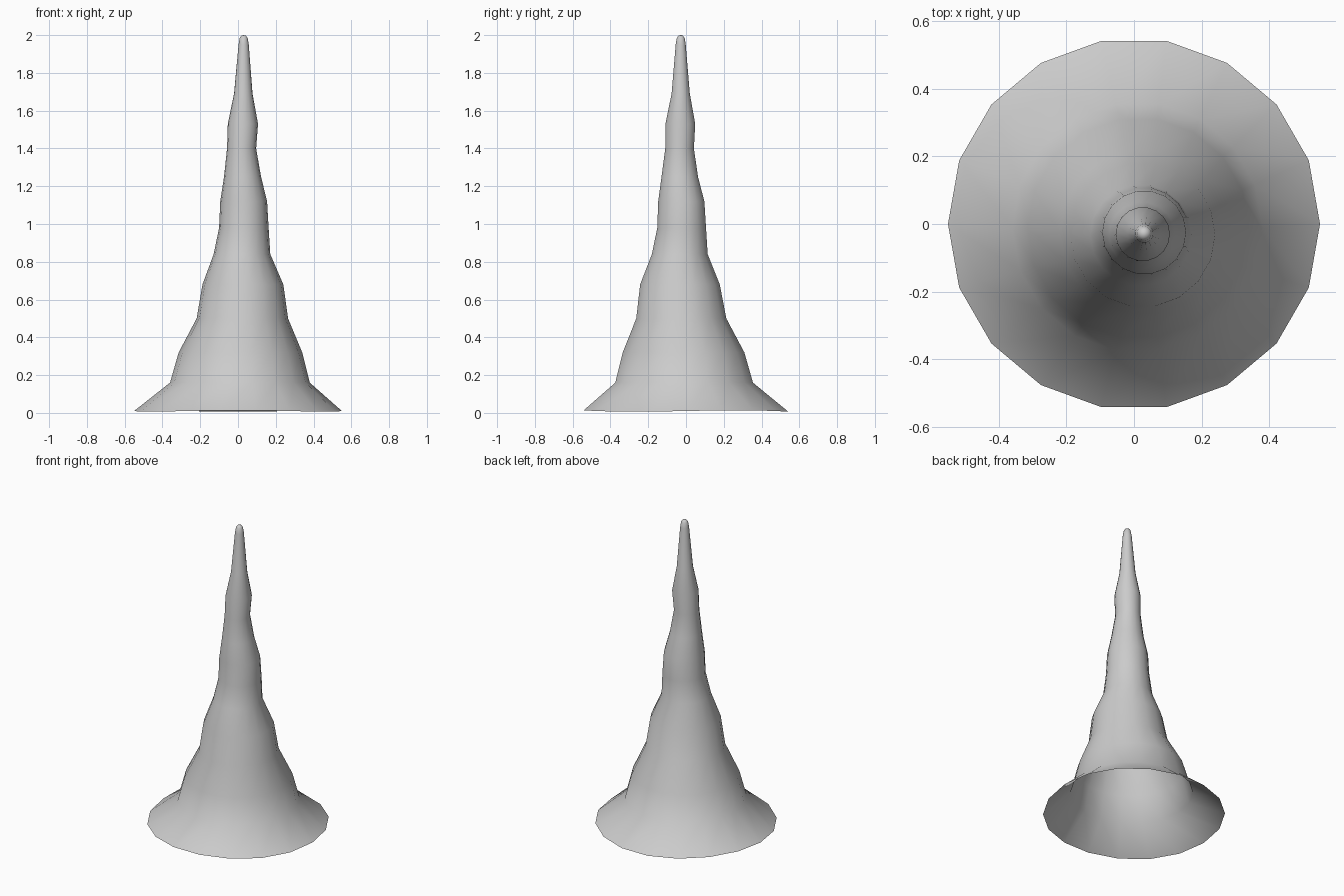
import bpy, bmesh, math

if "Cube" in bpy.data.objects:
    bpy.data.objects.remove(bpy.data.objects["Cube"])

SIDES = 18

# Rings of the crooked cone: (z, centre x, centre y, radius)
RINGS = [
    (0.01, 0.00, 0.00, 0.55),
    (0.16, 0.01, -0.01, 0.37),
    (0.32, 0.013, -0.013, 0.327),
    (0.50, 0.023, -0.025, 0.242),
    (0.68, 0.026, -0.032, 0.214),
    (0.84, 0.021, -0.033, 0.15),
    (0.98, 0.031, -0.023, 0.131),
    (1.12, 0.03, -0.025, 0.124),
    (1.25, 0.024, -0.033, 0.098),
    (1.40, 0.019, -0.034, 0.077),
    (1.53, 0.026, -0.03, 0.08),
    (1.69, 0.028, -0.028, 0.049),
    (1.95, 0.03, -0.028, 0.027),
    (1.985, 0.03, -0.028, 0.021),
    (1.997, 0.03, -0.028, 0.012),
]

bm = bmesh.new()


def add_ring(z, cx, cy, r):
    ring = []
    for i in range(SIDES):
        a = 2 * math.pi * i / SIDES
        ring.append(bm.verts.new((cx + r * math.cos(a), cy + r * math.sin(a), z)))
    return ring


# Skin the open-bottomed body
rings = [add_ring(*r) for r in RINGS]
for v in rings[0]:
    # slight ripple of the brim edge
    v.co.z += 0.004 * math.sin(3 * math.atan2(v.co.y, v.co.x))
for lower, upper in zip(rings, rings[1:]):
    for i in range(SIDES):
        j = (i + 1) % SIDES
        bm.faces.new((lower[i], lower[j], upper[j], upper[i]))

# Close the rounded tip
tip = bm.verts.new((0.03, -0.028, 2.0))
for i in range(SIDES):
    bm.faces.new((rings[-1][i], rings[-1][(i + 1) % SIDES], tip))

for f in bm.faces:
    f.smooth = True

mesh = bpy.data.meshes.new("pointed_hat")
bm.to_mesh(mesh)
bm.free()
hat = bpy.data.objects.new("pointed_hat", mesh)
bpy.context.collection.objects.link(hat)
